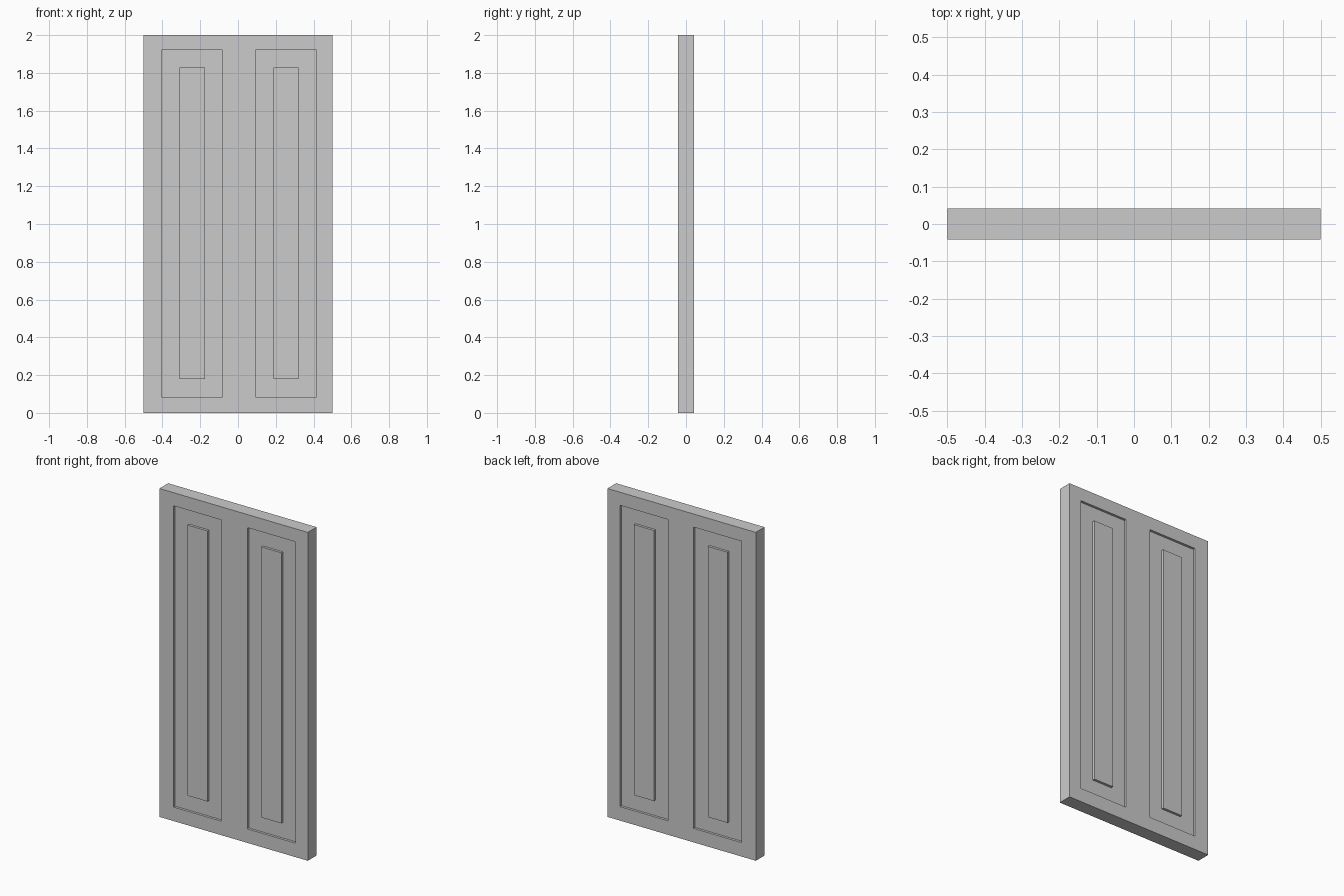
import bpy, bmesh
from mathutils import Vector

if "Cube" in bpy.data.objects:
    bpy.data.objects.remove(bpy.data.objects["Cube"])

HALF_T = 0.042      # half thickness of the door
DEPTH = 0.015       # depth of the moulded grooves
PANELS = [-0.243, 0.254]            # panel centres in x
OUT_HW, OUT_Z = 0.162, (0.085, 1.92)   # recess half width, z range
IN_HW, IN_Z = 0.067, (0.18, 1.828)     # raised field half width, z range

# Paint
paint = bpy.data.materials.new("door_grey")
paint.diffuse_color = (0.6, 0.6, 0.6, 1)
paint.use_nodes = True
paint.node_tree.nodes["Principled BSDF"].inputs["Base Color"].default_value = paint.diffuse_color

# Slab
bm = bmesh.new()
bmesh.ops.create_cube(bm, size=1)
bmesh.ops.scale(bm, vec=(1, 2 * HALF_T, 2), verts=bm.verts)
bmesh.ops.translate(bm, vec=(0, 0, 1), verts=bm.verts)


def cut(co, no):
    geom = bm.verts[:] + bm.edges[:] + bm.faces[:]
    bmesh.ops.bisect_plane(bm, geom=geom, plane_co=co, plane_no=no, dist=1e-5)


# Cut lines along the panel borders
for c in PANELS:
    for hw in (OUT_HW, IN_HW):
        for s in (-1, 1):
            cut((c + s * hw, 0, 0), (1, 0, 0))
for z in OUT_Z + IN_Z:
    cut((0, 0, z), (0, 0, 1))


def inside(p, c, hw, zr):
    return abs(p.x - c) < hw and zr[0] < p.z < zr[1]


# Sink the frame-shaped grooves, leaving a raised field, on both sides
bm.normal_update()
for side in (-1, 1):
    for c in PANELS:
        ring = []
        for f in bm.faces:
            p = f.calc_center_median()
            if (f.normal.y * side > 0.9 and inside(p, c, OUT_HW, OUT_Z)
                    and not inside(p, c, IN_HW, IN_Z)):
                ring.append(f)
        new = bmesh.ops.extrude_face_region(bm, geom=ring)["geom"]
        verts = [g for g in new if isinstance(g, bmesh.types.BMVert)]
        bmesh.ops.translate(bm, vec=Vector((0, -side * DEPTH, 0)), verts=verts)
        old = [f for f in ring if f.is_valid]
        if old:
            bmesh.ops.delete(bm, geom=old, context='FACES')
        bm.normal_update()

bmesh.ops.recalc_face_normals(bm, faces=bm.faces)
mesh = bpy.data.meshes.new("panel_door")
bm.to_mesh(mesh)
bm.free()
mesh.materials.append(paint)
door = bpy.data.objects.new("panel_door", mesh)
bpy.context.collection.objects.link(door)
